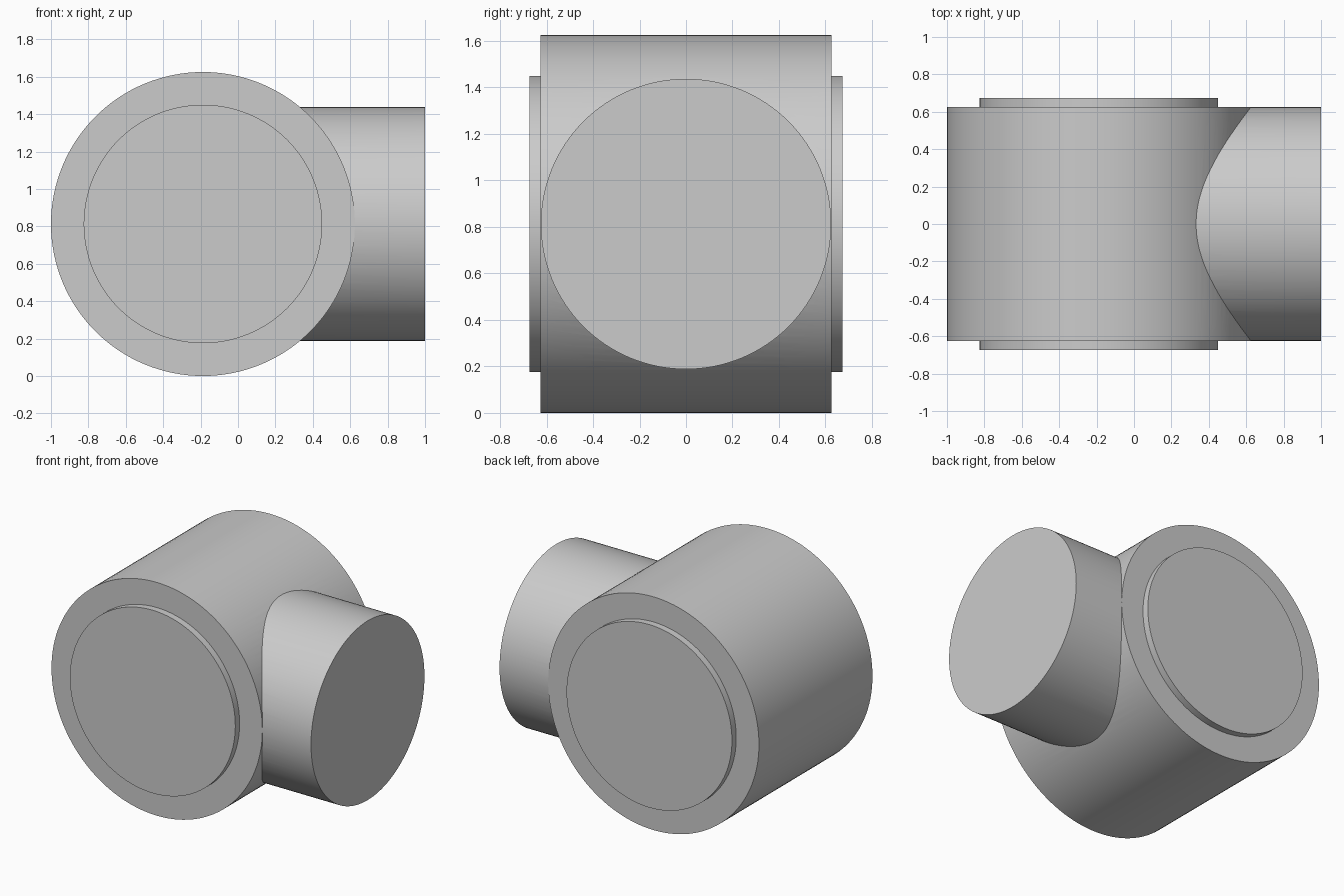
import bpy
from math import pi

if "Cube" in bpy.data.objects:
    bpy.data.objects.remove(bpy.data.objects["Cube"])

CX, CZ = -0.1875, 0.8125   # axis of the main barrel


def cylinder(name, radius, length, loc, rot):
    bpy.ops.mesh.primitive_cylinder_add(vertices=128, radius=radius, depth=length,
                                        location=loc, rotation=rot)
    ob = bpy.context.object
    ob.name = ob.data.name = name
    return ob


# Main barrel along y
body = cylinder("pipe_tee_body", 0.8125, 1.25, (CX, 0, CZ), (pi / 2, 0, 0))
# Inner core that stands proud as a raised disc at both ends
core = cylinder("raised_end_discs", 0.6375, 1.345, (CX, 0, CZ), (pi / 2, 0, 0))
# Side branch along x, starting inside the barrel
branch = cylinder("side_branch", 0.6245, 1 - CX, ((1 + CX) / 2, 0, CZ), (0, pi / 2, 0))

# Fuse everything into one clean solid
bpy.context.view_layer.objects.active = body
for part in (branch, core):
    mod = body.modifiers.new("join_" + part.name, 'BOOLEAN')
    mod.operation = 'UNION'
    mod.solver = 'EXACT'
    mod.object = part
    bpy.ops.object.modifier_apply(modifier=mod.name)
    bpy.data.objects.remove(part)

# Smooth walls, sharp rims
bpy.ops.object.select_all(action='DESELECT')
body.select_set(True)
bpy.context.view_layer.objects.active = body
bpy.ops.object.shade_smooth_by_angle(angle=pi / 9)
